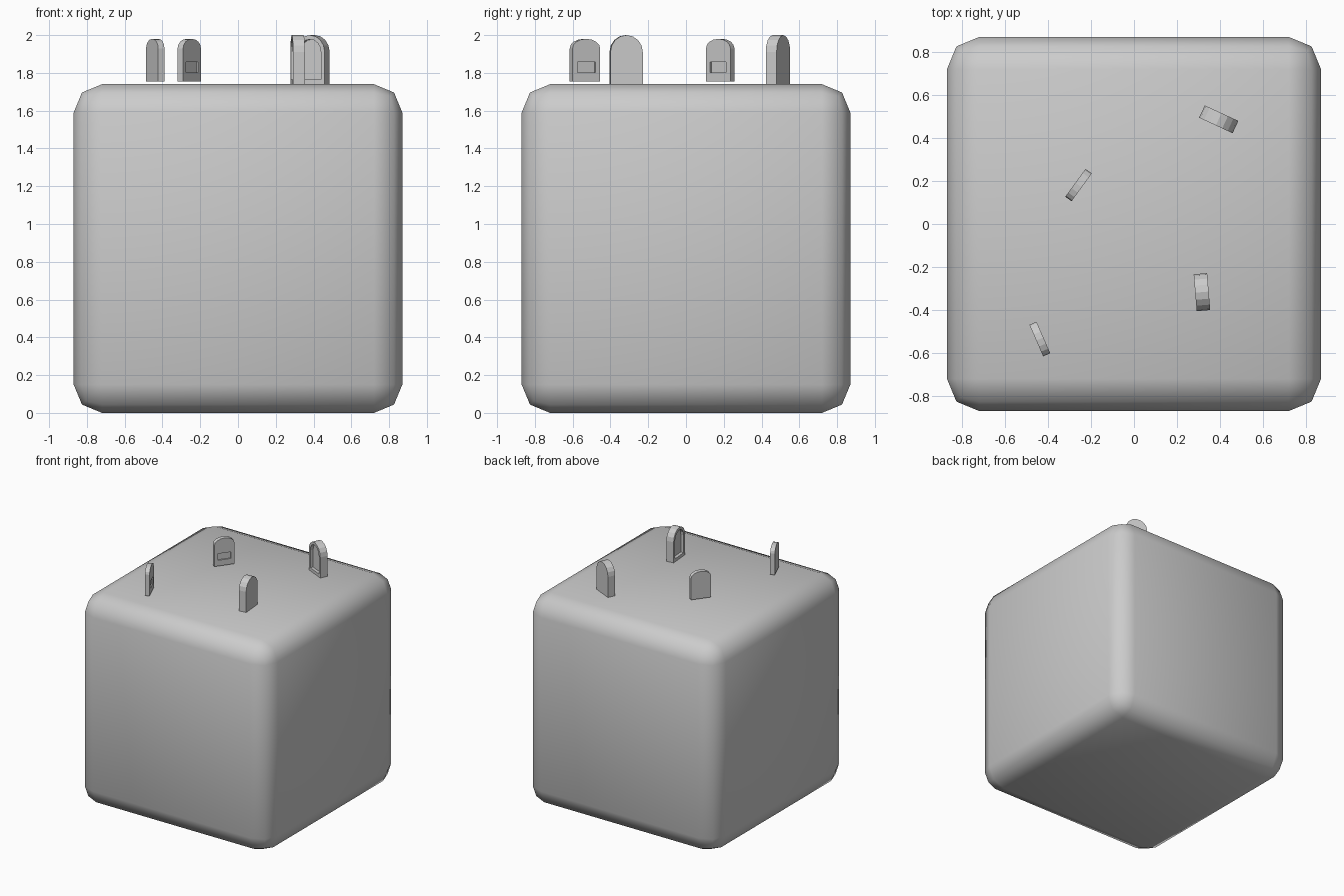
import bpy, bmesh, math

if "Cube" in bpy.data.objects:
    bpy.data.objects.remove(bpy.data.objects["Cube"])

def prism(name, outline, y0, y1, loc, yaw):
    """Extrude an x/z outline from y0 to y1, then place it."""
    bm = bmesh.new()
    face = bm.faces.new([bm.verts.new((x, y0, z)) for x, z in outline])
    ext = bmesh.ops.extrude_face_region(bm, geom=[face])
    for v in ext["geom"]:
        if isinstance(v, bmesh.types.BMVert):
            v.co.y = y1
    bmesh.ops.recalc_face_normals(bm, faces=bm.faces[:])
    mesh = bpy.data.meshes.new(name)
    bm.to_mesh(mesh)
    bm.free()
    ob = bpy.data.objects.new(name, mesh)
    ob.location = loc
    ob.rotation_euler.z = yaw
    bpy.context.collection.objects.link(ob)
    return ob

def arch(half, z0, shoulder, top, n=8):
    """Outline with straight sides and a rounded (elliptical) head."""
    pts = [(-half, z0), (half, z0)]
    for i in range(n + 1):
        a = math.pi * i / n
        pts.append((half * math.cos(a), shoulder + (top - shoulder) * math.sin(a)))
    return pts

def marker(name, centre, normal, outline, thick, recess, depth):
    """Upright slab whose carved face points along normal."""
    yaw = math.atan2(normal[0], -normal[1])
    loc = (*centre, 0)
    slab = prism(name, outline, -thick / 2, thick / 2, loc, yaw)
    cutter = prism(name + "_cutter", recess, -thick / 2 - 0.05, -thick / 2 + depth, loc, yaw)
    cutter.hide_render = True
    cutter.hide_viewport = True
    mod = slab.modifiers.new("recess", 'BOOLEAN')
    mod.operation = 'DIFFERENCE'
    mod.solver = 'EXACT'
    mod.object = cutter

# Rounded block
bpy.ops.mesh.primitive_cube_add(size=1.74, location=(0, 0, 0.87))
block = bpy.context.object
block.name = "block"
bev = block.modifiers.new("rounding", 'BEVEL')
bev.width = 0.15
bev.segments = 2
bpy.ops.object.shade_smooth()

# Thin slabs with a small rectangular plaque recess
low = arch(0.08, 1.755, 1.93, 1.98)
plaque = [(-0.052, 1.803), (0.052, 1.803), (0.052, 1.857), (-0.052, 1.857)]
marker("plaque_slab_front", (-0.438, -0.535), (0.916, 0.40), low, 0.036, plaque, 0.01)
marker("plaque_slab_back", (-0.258, 0.181), (0.81, -0.59), low, 0.036, plaque, 0.01)

# Thick slabs with an arched recess
tall = arch(0.086, 1.735, 1.91, 2.0)
niche = arch(0.064, 1.765, 1.91, 1.978)
marker("niche_slab_front", (0.316, -0.317), (-0.996, -0.083), tall, 0.063, niche, 0.025)
marker("niche_slab_back", (0.394, 0.487), (-0.42, -0.907), tall, 0.063, niche, 0.025)
